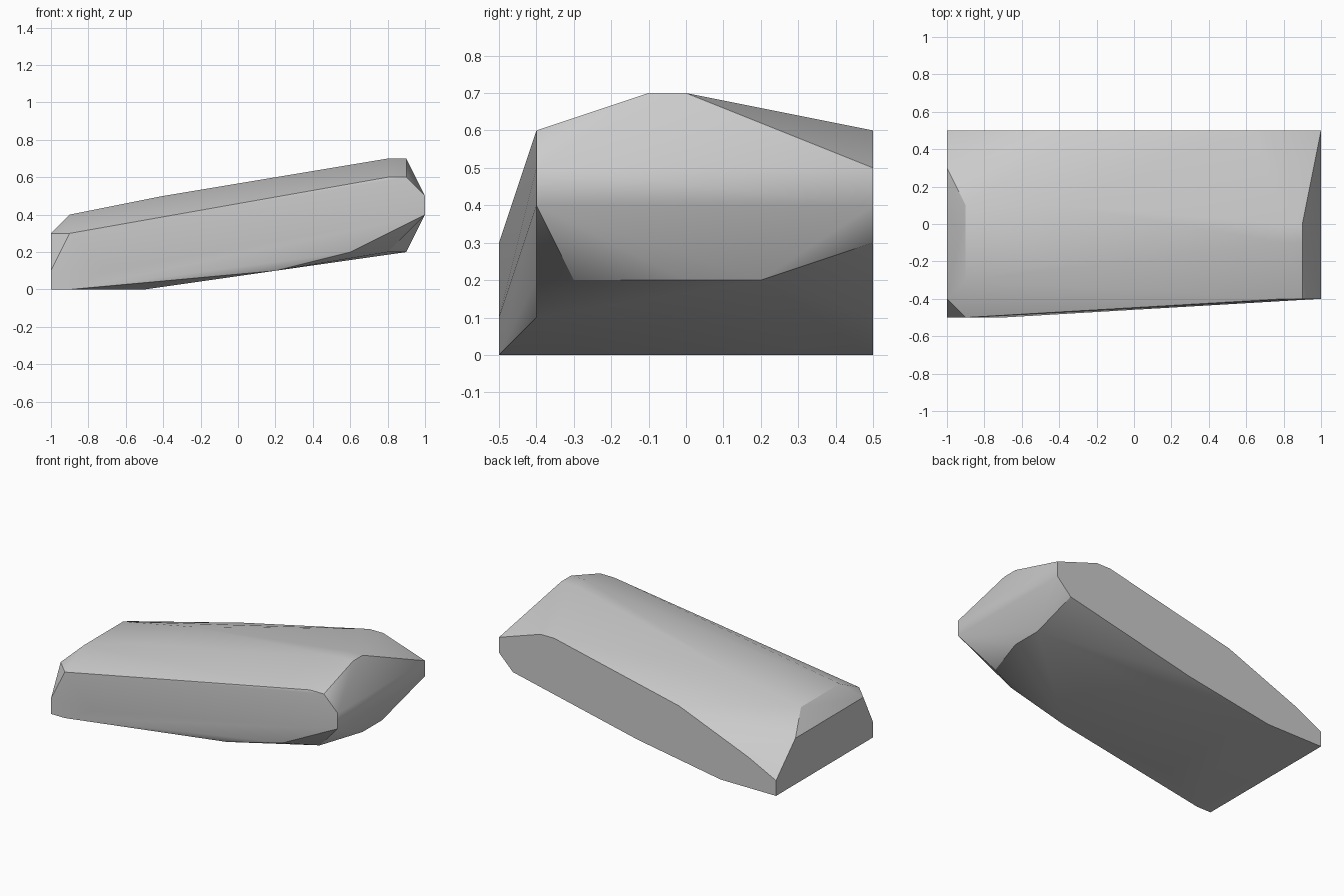
import bpy
import bmesh
import math

# Remove the default cube only
default_cube = bpy.data.objects.get("Cube")
if default_cube:
    bpy.data.objects.remove(default_cube, do_unlink=True)

GRID = 0.1  # all outline points are given in tenths of a unit


def stone_material():
    """One plain grey for the whole boulder."""
    material = bpy.data.materials.new("stone_grey")
    colour = (0.6, 0.6, 0.6, 1.0)
    material.diffuse_color = colour
    material.use_nodes = True
    shader = next(node for node in material.node_tree.nodes
                  if node.type == "BSDF_PRINCIPLED")
    shader.inputs["Base Color"].default_value = colour
    return material


def profile_at_depth(depth, outline):
    """Outline of (x, z) points standing at a fixed y."""
    return [(x, depth, z) for x, z in outline]


def profile_at_station(station, outline):
    """Outline of (y, z) points standing at a fixed x."""
    return [(station, y, z) for y, z in outline]


# Flat back face
back_face = profile_at_depth(5, [
    (10, 5), (7, 6), (6, 6), (-3, 4), (-8, 2), (-10, 1),
    (-10, 0), (-6, 0), (0, 1), (9, 3), (10, 4)])

# Front face: low end bulges forward, high end is set back
front_low = profile_at_depth(-5, [(-10, 0), (-10, 1), (-9, 3), (-9, 0), (-7, 1)])
front_high = profile_at_depth(-4, [
    (8, 6), (9, 6), (10, 5), (10, 4), (6, 2), (2, 1)])

# Chipped ends and the ridge along the top
low_end = profile_at_station(-10, [(-4, 3), (3, 3)])
low_ridge = profile_at_station(-9, [(-3, 4), (1, 4)])
middle_ridge = profile_at_station(-4, [(-2, 5), (1, 5)])
high_ridge = (profile_at_station(8, [(-1, 7), (0, 7)])
              + profile_at_station(9, [(-1, 7), (0, 7)]))

# Sloping underside
underside = (profile_at_station(-5, [(-3, 0), (3, 0)])
             + profile_at_station(8, [(-3, 2)])
             + profile_at_station(9, [(0, 2), (2, 2)]))


def build_boulder(name, sections, material):
    """Wrap all sections in one faceted skin."""
    bm = bmesh.new()
    for section in sections:
        for point in section:
            bm.verts.new([value * GRID for value in point])
    hull = bmesh.ops.convex_hull(bm, input=bm.verts)
    unused = set(hull["geom_interior"]) | set(hull["geom_unused"])
    bmesh.ops.delete(
        bm, geom=[item for item in unused if isinstance(item, bmesh.types.BMVert)],
        context="VERTS")
    bmesh.ops.dissolve_limit(bm, angle_limit=math.radians(0.5),
                             verts=bm.verts, edges=bm.edges)
    bmesh.ops.recalc_face_normals(bm, faces=bm.faces)

    mesh = bpy.data.meshes.new(name)
    bm.to_mesh(mesh)
    bm.free()
    mesh.materials.append(material)
    boulder = bpy.data.objects.new(name, mesh)
    bpy.context.collection.objects.link(boulder)
    return boulder


boulder = build_boulder(
    "boulder",
    [back_face, front_low, front_high, low_end, low_ridge,
     middle_ridge, high_ridge, underside],
    stone_material())

# Soft shading across shallow facets, sharp chips elsewhere
bpy.ops.object.select_all(action="DESELECT")
boulder.select_set(True)
bpy.context.view_layer.objects.active = boulder
bpy.ops.object.shade_smooth_by_angle(angle=math.radians(30))
